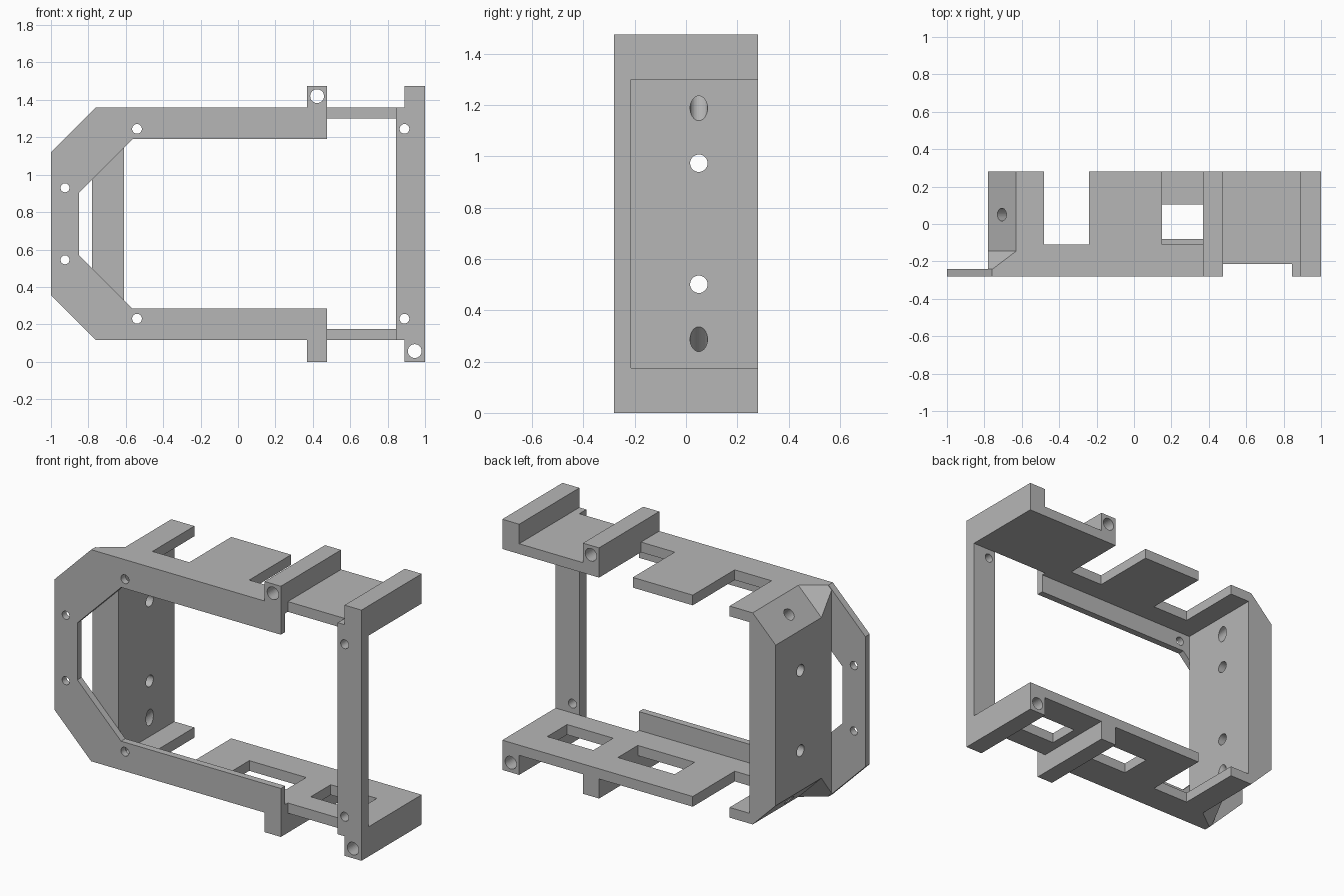
import bpy, bmesh
from mathutils import Vector

if "Cube" in bpy.data.objects:
    bpy.data.objects.remove(bpy.data.objects["Cube"], do_unlink=True)

H = 1.475                     # overall height; the shell mirrors about H / 2
FRONT, BACK = -0.28, 0.28

grey = bpy.data.materials.new("plain grey")
grey.use_nodes = True
grey.diffuse_color = (0.47, 0.47, 0.47, 1)
grey.node_tree.nodes["Principled BSDF"].inputs["Base Color"].default_value = grey.diffuse_color


def make(name, bm):
    bmesh.ops.recalc_face_normals(bm, faces=bm.faces)
    mesh = bpy.data.meshes.new(name)
    bm.to_mesh(mesh)
    bm.free()
    mesh.materials.append(grey)
    ob = bpy.data.objects.new(name, mesh)
    bpy.context.scene.collection.objects.link(ob)
    return ob


def loft(name, rings):
    """Solid skinned through rings of equal point count."""
    bm = bmesh.new()
    loops = [[bm.verts.new(p) for p in ring] for ring in rings]
    n = len(loops[0])
    for a, b in zip(loops, loops[1:]):
        for i in range(n):
            j = (i + 1) % n
            bm.faces.new((a[i], a[j], b[j], b[i]))
    bm.faces.new(loops[0])
    bm.faces.new(loops[-1])
    return make(name, bm)


def xz_prism(name, outline, y0, y1):
    return loft(name, [[(x, y, z) for x, z in outline] for y in (y0, y1)])


def xy_prism(name, outline, z0, z1):
    return loft(name, [[(x, y, z) for x, y in outline] for z in (z0, z1)])


def box(name, x, y, z):
    return xz_prism(name, [(x[0], z[0]), (x[1], z[0]), (x[1], z[1]), (x[0], z[1])], *y)


def rod(center, axis, radius, length):
    bm = bmesh.new()
    bmesh.ops.create_cone(bm, cap_ends=True, segments=32, radius1=radius,
                          radius2=radius, depth=length)
    ob = make("cutter", bm)
    turn = Vector((0, 0, 1)).rotation_difference(Vector(axis)).to_matrix()
    for v in ob.data.vertices:
        v.co = turn @ v.co + Vector(center)
    return ob


def cut(ob, cutters):
    """Subtract the cutters, bake the result and delete them."""
    for c in cutters:
        mod = ob.modifiers.new("cut", "BOOLEAN")
        mod.operation = "DIFFERENCE"
        mod.solver = "EXACT"
        mod.object = c
        c.hide_render = True
    bpy.context.view_layer.update()
    baked = bpy.data.meshes.new_from_object(
        ob.evaluated_get(bpy.context.evaluated_depsgraph_get()))
    ob.modifiers.clear()
    ob.data = baked
    for c in cutters:
        bpy.data.objects.remove(c, do_unlink=True)


def both(x, z, radius):
    """Pair of front-to-back drills mirrored in height."""
    return [rod((x, -0.25, h), (0, 1, 0), radius, 0.3) for h in (z, H - z)]


def mirrored(half):
    return half + [(x, H - z) for x, z in reversed(half)]


# front C-shaped plate: outer edge and inner edge of the upper half, then mirrored
upper_outer = [(-1, 1.12), (-0.76, 1.36), (0.475, 1.36), (0.475, 1.19),
               (-0.565, 1.19), (-0.85, 0.905)]
lower_inner = [(x, H - z) for x, z in reversed(upper_outer)]
front_plate = xz_prism("front_plate", upper_outer + lower_inner, FRONT, -0.24)
cut(front_plate, both(-0.54, 1.245, 0.026) + both(-0.925, 0.93, 0.024))

# side wall with chamfered corners, blending into the front plate
wall = mirrored([(-0.61, 1.36), (-0.63, 1.36), (-0.78, 1.21)])
wall_front = mirrored([(-0.61, 1.36), (-0.755, 1.36), (-0.78, 1.335)])
side_wall = loft("side_wall", [[(x, y, z) for x, z in ring] for y, ring in
                               ((-0.24, wall_front), (-0.145, wall), (BACK, wall))])
drills = []
for s in (1, -1):
    mid = H / 2
    drills.append(rod((-0.7, 0.05, mid + s * 0.236), (1, 0, 0), 0.034, 0.5))
    drills.append(rod((-0.705, 0.05, mid + s * 0.545), (1, 0, -s), 0.034, 0.5))
cut(side_wall, drills)

# roof with two open notches, and floor with one notch and two windows
edge = [(0.475, FRONT), (0.475, -0.215), (0.845, -0.215), (0.845, FRONT), (1, FRONT), (1, BACK)]
slot = [(-0.24, BACK), (-0.24, -0.11), (-0.48, -0.11), (-0.48, BACK),
        (-0.615, BACK), (-0.615, FRONT)]
notch = [(0.37, BACK), (0.37, -0.11), (0.15, -0.11), (0.15, BACK)]
xy_prism("roof_plate", edge + notch + slot, 1.30, 1.36)
floor = xy_prism("floor_plate", edge + slot, 0.115, 0.175)
cut(floor, [box("cutter", x, (-0.08, 0.105), (0, 0.3))
            for x in ((0.0, 0.37), (0.53, 0.83))])

# cross ribs above the roof and below the floor
for level, z in (("upper", (1.36, H)), ("lower", (0, 0.115))):
    middle = box(level + "_middle_rib", (0.37, 0.475), (FRONT, BACK), z)
    end = box(level + "_end_rib", (0.89, 1), (FRONT, BACK), z)
    if level == "upper":
        cut(middle, [rod((0.423, 0, 1.42), (0, 1, 0), 0.037, 1)])
    else:
        cut(end, [rod((0.945, 0, 0.057), (0, 1, 0), 0.037, 1)])

# front post closing the open end
post = box("front_post", (0.845, 1), (FRONT, -0.215), (0.115, 1.36))
cut(post, both(0.89, 1.245, 0.026))
